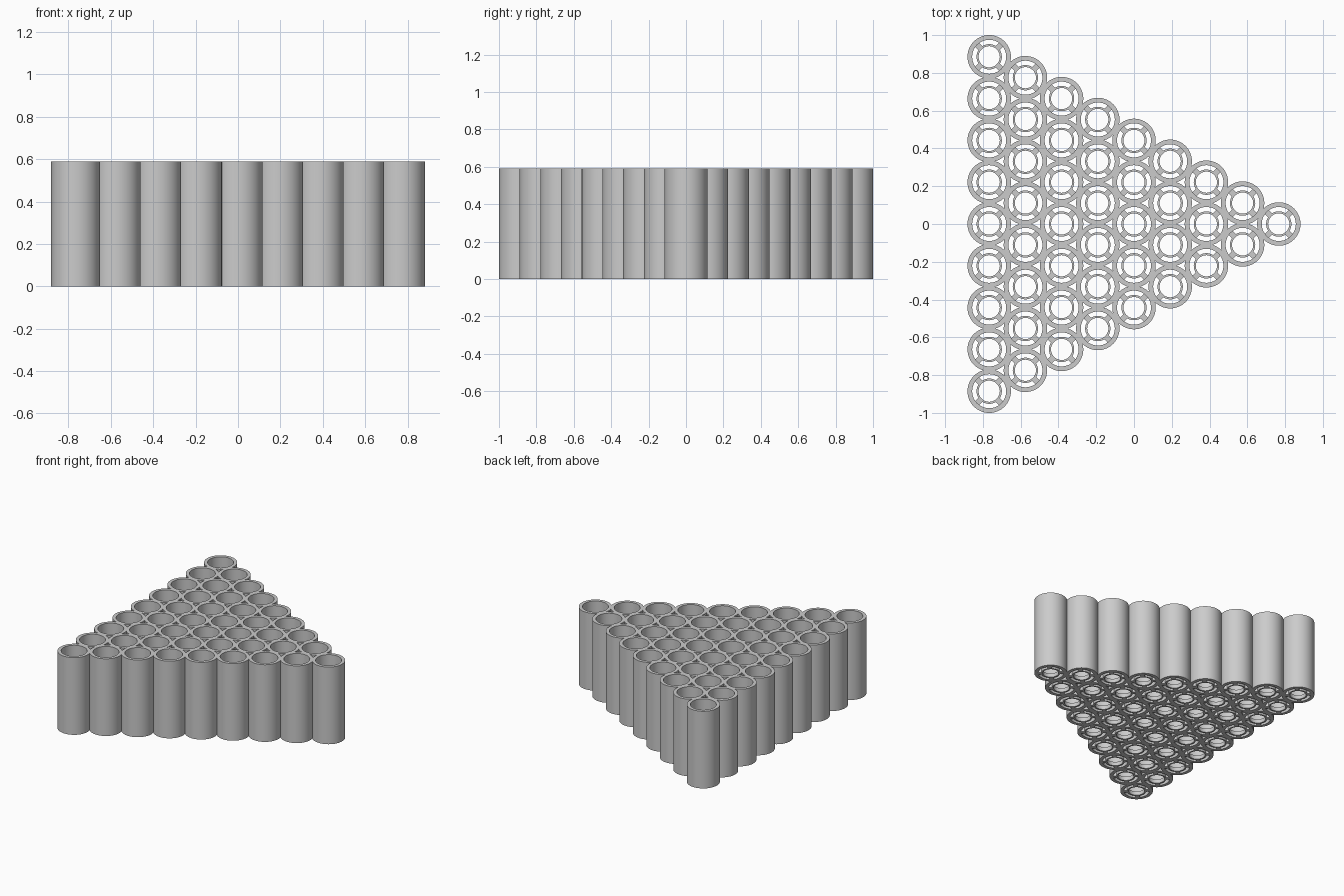
import bpy, bmesh, math
from mathutils import Matrix, Vector

cube = bpy.data.objects.get("Cube")
if cube:
    bpy.data.objects.remove(cube, do_unlink=True)

ROWS = 9
PITCH = 0.2213
ROW_STEP = PITCH * math.sqrt(3) / 2
HEIGHT = 0.59
OUTER, INNER = 0.115, 0.09
HUB_OUTER, HUB_INNER = 0.067, 0.056
BASE = 0.03
SPOKE_WIDTH = 0.03
SEGMENTS = 64

grey = bpy.data.materials.new("plain grey")
grey.use_nodes = True
colour = (0.6, 0.6, 0.6, 1)
grey.diffuse_color = colour
grey.node_tree.nodes["Principled BSDF"].inputs["Base Color"].default_value = colour


def add_ring(bm, inner, outer, height):
    """Hollow upright cylinder standing on z = 0."""
    profile = [(inner, 0), (outer, 0), (outer, height), (inner, height)]
    rings = []
    for i in range(SEGMENTS):
        a = math.tau * i / SEGMENTS
        rings.append([bm.verts.new((r * math.cos(a), r * math.sin(a), z))
                      for r, z in profile])
    for i, ring in enumerate(rings):
        following = rings[(i + 1) % SEGMENTS]
        for j in range(4):
            k = (j + 1) % 4
            bm.faces.new((ring[j], following[j], following[k], ring[k]))


def add_spoke(bm, angle):
    """Bar joining the hub ring to the tube wall."""
    start, end = HUB_OUTER - 0.004, INNER + 0.004
    place = (Matrix.Rotation(angle, 4, 'Z')
             @ Matrix.Translation(Vector(((start + end) / 2, 0, BASE / 2)))
             @ Matrix.Diagonal((end - start, SPOKE_WIDTH, BASE, 1)))
    bmesh.ops.create_cube(bm, size=1, matrix=place)


# One tube with its hub ring and four diagonal spokes
bm = bmesh.new()
add_ring(bm, INNER, OUTER, HEIGHT)
add_ring(bm, HUB_INNER, HUB_OUTER, BASE)
for quarter in range(4):
    add_spoke(bm, math.radians(45 + 90 * quarter))
bmesh.ops.recalc_face_normals(bm, faces=bm.faces)
tube_mesh = bpy.data.meshes.new("tube")
bm.to_mesh(tube_mesh)
bm.free()
tube_mesh.materials.append(grey)
tube_mesh.shade_smooth()
tube_mesh.set_sharp_from_angle(angle=math.radians(30))

# Triangular stack of tubes, narrowing towards +x
for row in range(ROWS):
    count = ROWS - row
    for i in range(count):
        tube = bpy.data.objects.new(f"tube_{row + 1}_{i + 1}", tube_mesh)
        tube.location = ((row - (ROWS - 1) / 2) * ROW_STEP,
                         (i - (count - 1) / 2) * PITCH, 0)
        bpy.context.collection.objects.link(tube)
